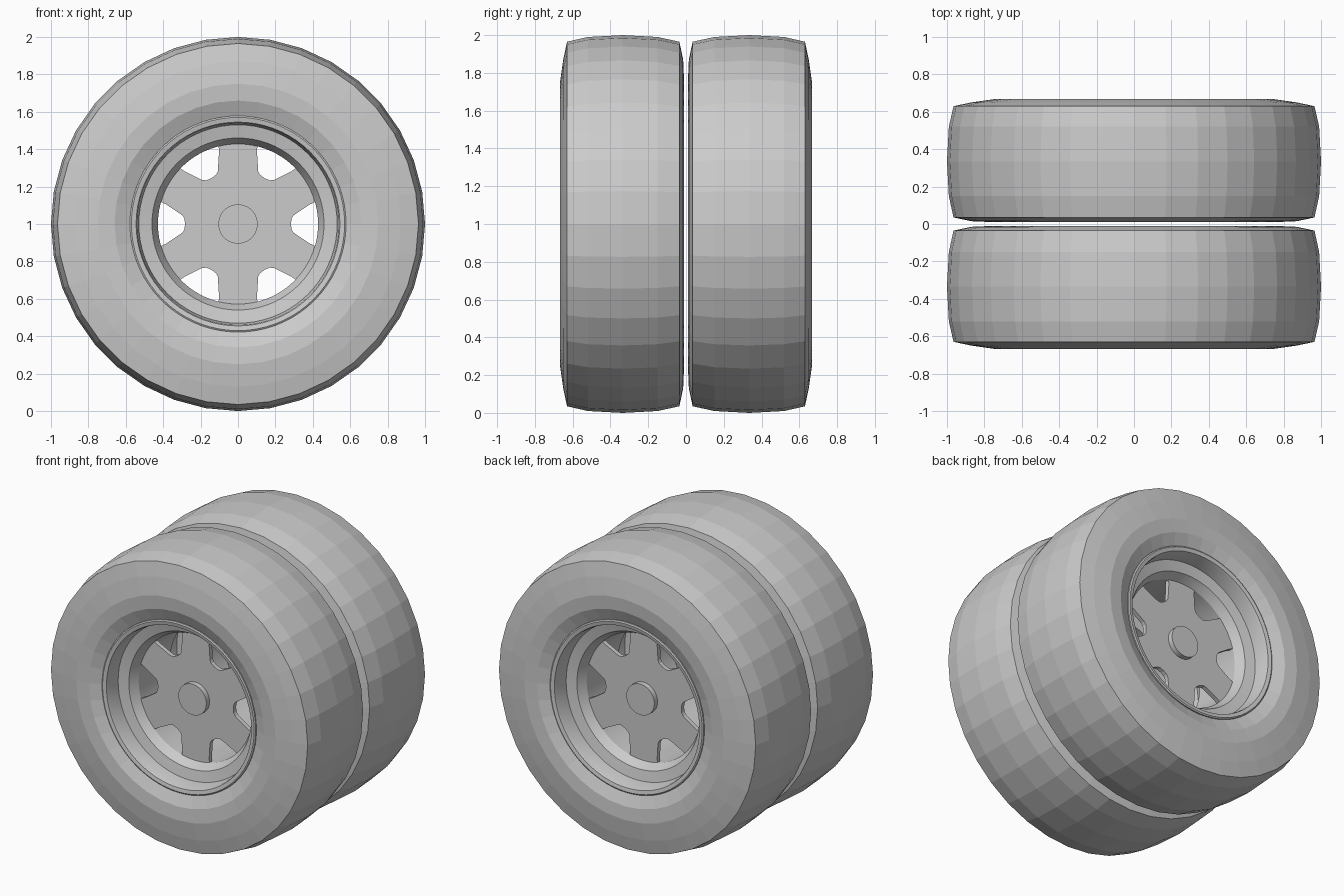
import bpy
import bmesh
from math import cos, sin, pi, radians

if "Cube" in bpy.data.objects:
    bpy.data.objects.remove(bpy.data.objects["Cube"])

grey = bpy.data.materials.new("plain_grey")
grey.use_nodes = True
grey.diffuse_color = (0.6, 0.6, 0.6, 1)
grey.node_tree.nodes["Principled BSDF"].inputs["Base Color"].default_value = (0.6, 0.6, 0.6, 1)


def finish(name, bm, turn, smooth):
    """Turn a wheel part to its side and stand it at axle height."""
    bmesh.ops.recalc_face_normals(bm, faces=bm.faces)
    mesh = bpy.data.meshes.new(name)
    bm.to_mesh(mesh)
    bm.free()
    mesh.materials.append(grey)
    obj = bpy.data.objects.new(name, mesh)
    bpy.context.collection.objects.link(obj)
    obj.location.z = 1
    obj.rotation_euler.z = turn
    if smooth:
        bpy.ops.object.select_all(action='DESELECT')
        obj.select_set(True)
        bpy.context.view_layer.objects.active = obj
        bpy.ops.object.shade_smooth_by_angle(angle=radians(25))


def lathe(name, profile, steps, turn, smooth=False):
    """Closed (depth, radius) profile swept around the y axle."""
    bm = bmesh.new()
    rings = [[bm.verts.new((r * cos(2 * pi * i / steps), -d, r * sin(2 * pi * i / steps)))
              for d, r in profile] for i in range(steps)]
    n = len(profile)
    for i in range(steps):
        a, b = rings[i], rings[(i + 1) % steps]
        for j in range(n):
            k = (j + 1) % n
            bm.faces.new((a[j], a[k], b[k], b[j]))
    finish(name, bm, turn, smooth)


def plate(name, outline, front, back, turn, smooth=False):
    """Flat (x, z) outline given thickness along the axle."""
    bm = bmesh.new()
    face = bm.faces.new([bm.verts.new((x, -front, z)) for x, z in outline])
    moved = bmesh.ops.extrude_face_region(bm, geom=[face])["geom"]
    bmesh.ops.translate(bm, vec=(0, front - back, 0),
                        verts=[v for v in moved if isinstance(v, bmesh.types.BMVert)])
    # The extrusion may drop the starting cap, so close any open border
    border = [e for e in bm.edges if e.is_boundary]
    if border:
        bmesh.ops.holes_fill(bm, edges=border)
    finish(name, bm, turn, smooth)


def spoke_outline():
    """Disc with six rounded notches open at the edge."""
    notch = [(0.385, -0.105), (0.32, -0.062), (0.298, -0.047), (0.287, -0.03), (0.283, 0),
             (0.287, 0.03), (0.298, 0.047), (0.32, 0.062), (0.385, 0.105)]
    points = []
    for k in range(6):
        t = k * pi / 3
        points += [(x * cos(t) - z * sin(t), x * sin(t) + z * cos(t)) for x, z in notch]
        for i in range(9):
            a = t + radians(16 + 28 * i / 8)
            points.append((0.428 * cos(a), 0.428 * sin(a)))
    return points


def circle(radius, steps):
    return [(radius * cos(2 * pi * i / steps), radius * sin(2 * pi * i / steps))
            for i in range(steps)]


TYRE = [(0.05, 0.575), (0.02, 0.65), (0.01, 0.75), (0.015, 0.87), (0.035, 0.965),
        (0.15, 0.99), (0.335, 1.0), (0.52, 0.99), (0.63, 0.965),
        (0.65, 0.87), (0.667, 0.75), (0.66, 0.66), (0.625, 0.575)]
RIM = [(0.035, 0.578), (0.635, 0.578), (0.64, 0.57), (0.635, 0.545), (0.62, 0.54),
       (0.53, 0.53), (0.515, 0.46), (0.455, 0.428), (0.12, 0.428), (0.1, 0.53), (0.035, 0.545)]

# Two matching wheels, back to back
for side, turn in (("front", 0), ("rear", pi)):
    lathe(side + "_tyre", TYRE, 36, turn)
    lathe(side + "_rim", RIM, 72, turn, True)
    plate(side + "_spoke_disc", spoke_outline(), 0.455, 0.425, turn)
    plate(side + "_hub_cap", circle(0.105, 48), 0.49, 0.44, turn, True)
